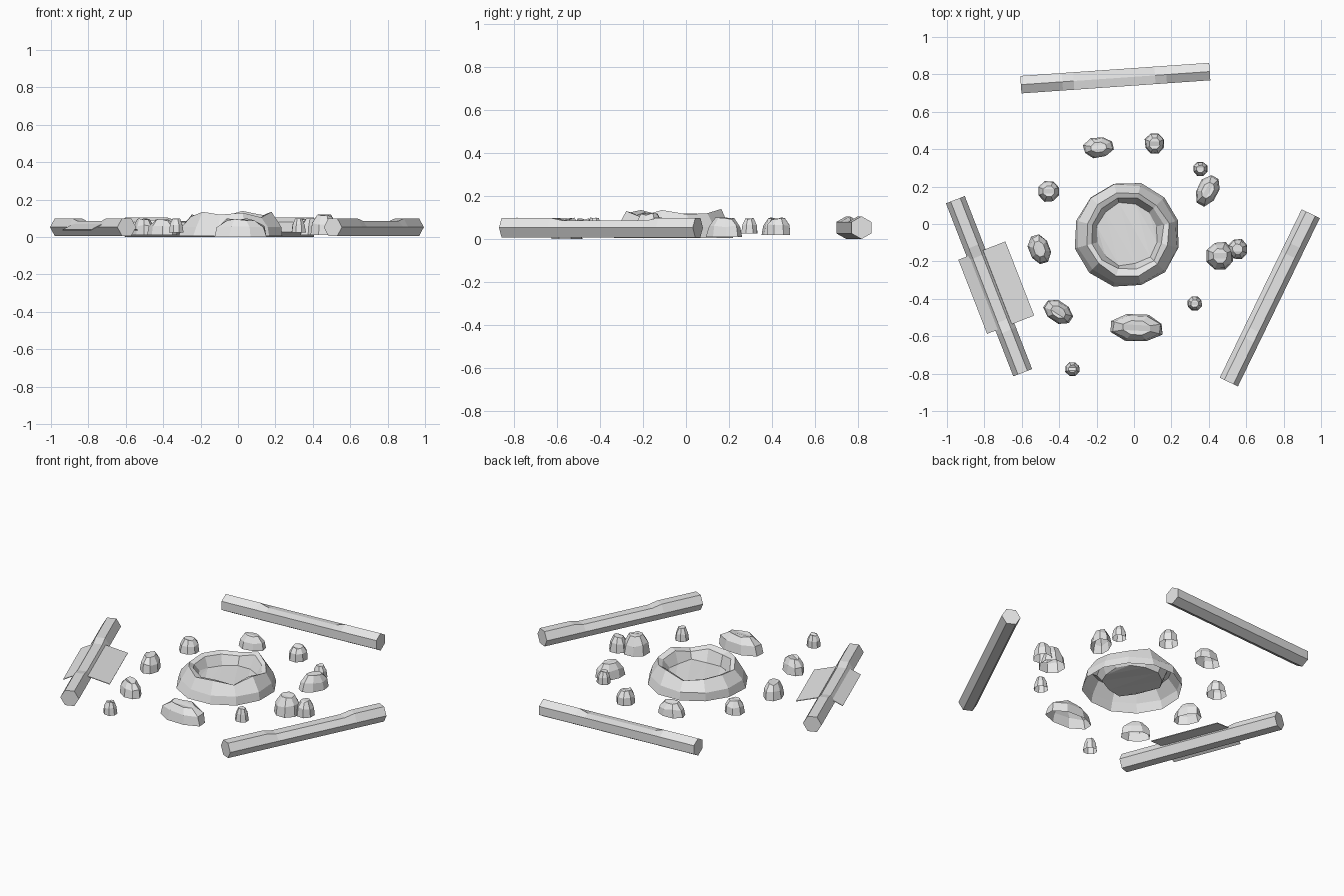
import bpy, bmesh, math, random
from mathutils import Vector

if "Cube" in bpy.data.objects:
    bpy.data.objects.remove(bpy.data.objects["Cube"])

random.seed(4)
stone = bpy.data.materials.new("pale_grey")
stone.diffuse_color = (0.8, 0.8, 0.8, 1)
stone.use_nodes = True
stone.node_tree.nodes["Principled BSDF"].inputs["Base Color"].default_value = stone.diffuse_color


def finish(name, bm, recalc=True):
    if recalc:
        bmesh.ops.recalc_face_normals(bm, faces=bm.faces)
    me = bpy.data.meshes.new(name)
    bm.to_mesh(me)
    bm.free()
    me.materials.append(stone)
    ob = bpy.data.objects.new(name, me)
    bpy.context.collection.objects.link(ob)
    return ob


def bridge(bm, a, b):
    n = len(a)
    for i in range(n):
        j = (i + 1) % n
        bm.faces.new((a[i], a[j], b[j], b[i]))


# fire pit: faceted stone ring, open underneath, with a jagged shallow floor
def fire_pit():
    n, cx, cy = 12, -0.035, -0.055
    crest = [.115, .12, .14, .105, .115, .12, .11, .135, .12, .13, .105, .135]
    bm = bmesh.new()
    rings = []
    for r, z, use_crest in ((.285, .005, 0), (.27, .055, 0), (.225, 0, 1),
                            (.195, -.012, 1), (.168, .055, 0)):
        ring = []
        for i in range(n):
            a = math.tau * (i + .5) / n
            rr = r + random.uniform(-.008, .008)
            zz = z + crest[i] * use_crest
            if r == .168:
                zz += random.uniform(-.018, .018)
            ring.append(bm.verts.new((cx + rr * math.cos(a), cy + rr * math.sin(a), zz)))
        rings.append(ring)
    for a, b in zip(rings, rings[1:]):
        bridge(bm, a, b)
    # zigzag triangle strip across the floor
    order = [0]
    for k in range(1, n // 2):
        order += [k, n - k]
    order.append(n // 2)
    for i in range(n - 2):
        t = [rings[-1][k] for k in order[i:i + 3]]
        bm.faces.new(t if i % 2 == 0 else t[::-1])
    finish("fire_pit", bm)


# loose rock: eight-sided dome, open underneath
def rock(name, x, y, rx, ry, deg, z0, z1):
    bm = bmesh.new()
    rings = []
    ca, sa = math.cos(math.radians(deg)), math.sin(math.radians(deg))
    for s, h in ((1, 0), (.88, .55), (.52, .95)):
        ring = []
        for i in range(8):
            a = math.tau * (i + .5) / 8
            k = s * random.uniform(.95, 1.06)
            px, py = k * rx * math.cos(a), k * ry * math.sin(a)
            z = z0 + (z1 - z0) * (h + random.uniform(-.06, .06) * (h > 0))
            ring.append(bm.verts.new((x + px * ca - py * sa, y + px * sa + py * ca, z)))
        rings.append(ring)
    bridge(bm, rings[0], rings[1])
    bridge(bm, rings[1], rings[2])
    top = rings[2]
    for q in ((0, 1, 2, 3), (0, 3, 4, 7), (4, 5, 6, 7)):
        bm.faces.new([top[k] for k in q])
    finish(name, bm)


# log: six-sided bar with a shaved flat along the middle of its top
def log(name, p, q, roll, t0, t1):
    p, q = Vector((*p, .053)), Vector((*q, .053))
    d = (q - p).normalized()
    side = Vector((-d.y, d.x, 0))
    bm = bmesh.new()
    rings = []
    for t, cut in ((0, 0), (t0 - .03, 0), (t0 + .03, 1), (t1 - .03, 1), (t1 + .03, 0), (1, 0)):
        ring = []
        for i in range(6):
            a = math.radians(roll + 60 * i)
            z = .053 * math.sin(a)
            if cut:
                z = min(z, .034)
            v = p.lerp(q, t) + side * (.054 * math.cos(a))
            v.z += z
            ring.append(bm.verts.new(v))
        rings.append(ring)
    for a, b in zip(rings, rings[1:]):
        bridge(bm, a, b)
    bm.faces.new(rings[0][::-1])
    bm.faces.new(rings[-1])
    finish(name, bm)


fire_pit()

ROCKS = [
    (-.19, .41, .085, .056, 8, .02, .1), (.11, .43, .055, .06, 0, .02, .1),
    (.355, .295, .04, .04, 0, .025, .1), (.395, .18, .09, .058, 62, .01, .1),
    (.46, -.17, .075, .078, 0, .01, .12), (.555, -.135, .055, .056, 0, .01, .1),
    (.325, -.425, .04, .04, 0, .025, .1), (.015, -.555, .148, .075, -3, 0, .1),
    (-.405, -.47, .087, .057, -32, .01, .095), (-.505, -.135, .086, .058, 108, .01, .1),
    (-.455, .175, .06, .058, 0, .015, .095), (-.33, -.775, .04, .04, 0, .025, .1),
]
for i, r in enumerate(ROCKS):
    rock(f"rock_{i + 1}", *r)

log("back_log", (-.605, .745), (.405, .815), 30, .25, .74)
log("right_log", (.945, .055), (.507, -.845), 0, .22, .72)
log("left_log", (-.955, .13), (-.595, -.795), 0, .3, .73)

# split bark sheets peeling off both sides of the left log
start = Vector((-.955, .13, 0))
along = Vector((.36, -.925, 0)).normalized()
out = Vector((-along.y, along.x, 0))
for name, inner, outer in (("bark_left", -.03, -.102), ("bark_right", .04, .168)):
    bm = bmesh.new()
    vs = [bm.verts.new(start + along * t + out * s + Vector((0, 0, z)))
          for t, s, z in ((.305, inner, .075), (.305, outer, .04),
                          (.73, outer, .04), (.73, inner, .075))]
    f = bm.faces.new(vs)
    f.normal_update()
    if f.normal.z < 0:
        f.normal_flip()
    bmesh.ops.solidify(bm, geom=[f], thickness=.004)
    finish(name, bm)
